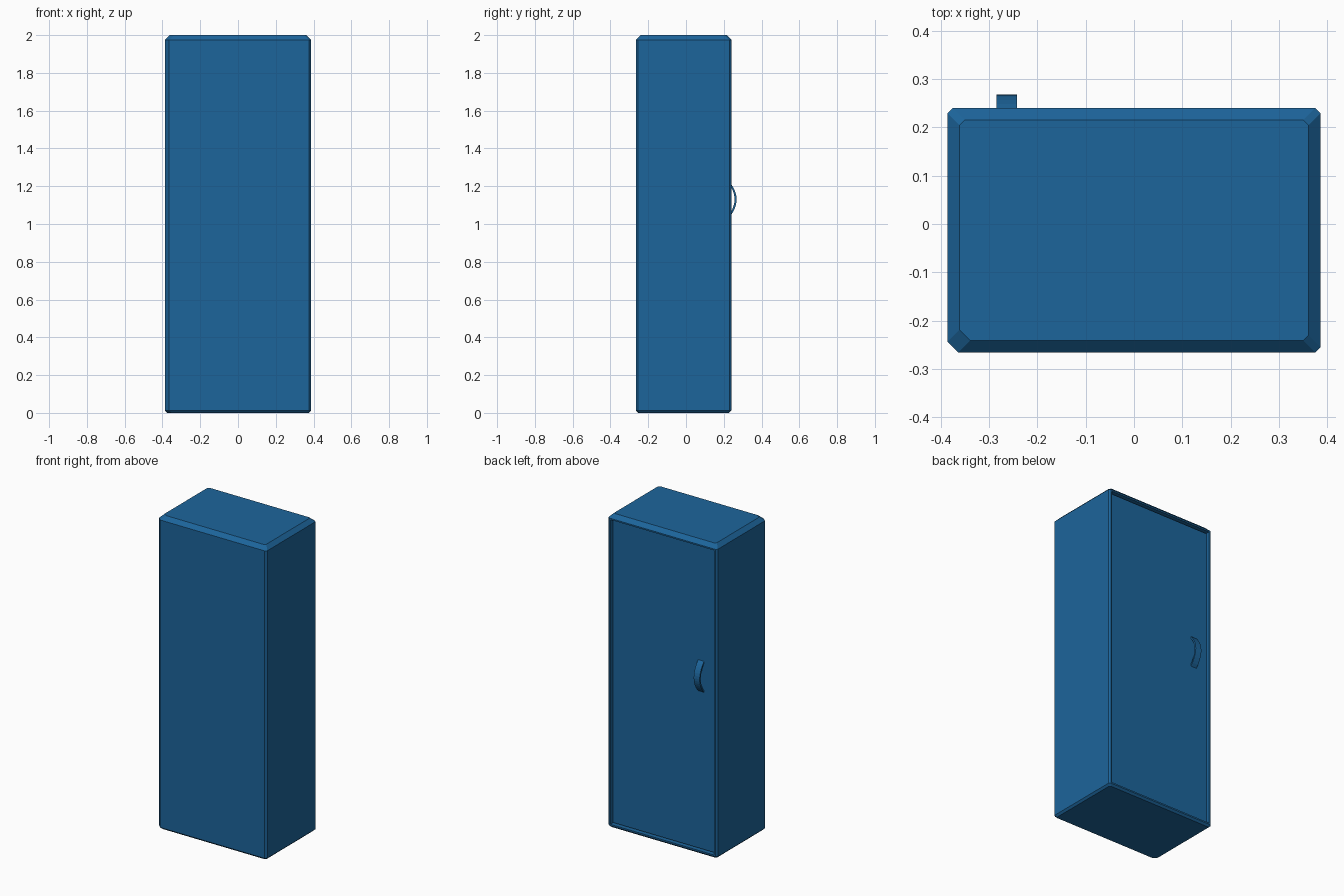
import bpy, bmesh, math

if "Cube" in bpy.data.objects:
    bpy.data.objects.remove(bpy.data.objects["Cube"])

blue = bpy.data.materials.new("blue_paint")
blue.diffuse_color = (0.012, 0.13, 0.33, 1)
blue.use_nodes = True
blue.node_tree.nodes["Principled BSDF"].inputs["Base Color"].default_value = blue.diffuse_color


def finish(name, bm):
    bmesh.ops.recalc_face_normals(bm, faces=bm.faces)
    mesh = bpy.data.meshes.new(name)
    bm.to_mesh(mesh)
    bm.free()
    mesh.materials.append(blue)
    obj = bpy.data.objects.new(name, mesh)
    bpy.context.collection.objects.link(obj)
    return obj


X, Y0, Y1 = 0.386, -0.266, 0.24


def ring(bm, z, inset):
    # Rectangle with cut corners; the front left cut is wider
    x, y0, y1 = X - inset, Y0 + inset, Y1 - inset
    c, w = 0.011, 0.022
    pts = [(-x + w, y0), (x - c, y0), (x, y0 + c), (x, y1 - c),
           (x - c, y1), (-x + c, y1), (-x, y1 - c), (-x, y0 + w)]
    return [bm.verts.new((px, py, z)) for px, py in pts]


# Cabinet body: stacked rings, wide bevel on top and narrow one at the bottom
bm = bmesh.new()
rings = [ring(bm, z, i) for z, i in [(0, 0.012), (0.012, 0), (1.975, 0), (2, 0.025)]]
for a, b in zip(rings, rings[1:]):
    for i in range(8):
        j = (i + 1) % 8
        bm.faces.new((a[i], a[j], b[j], b[i]))
bm.faces.new(rings[0])
bm.faces.new(rings[-1])
bmesh.ops.recalc_face_normals(bm, faces=bm.faces)

# Door opening sunk into the rear face
panel = max(bm.faces, key=lambda f: f.calc_center_median().y)
bmesh.ops.inset_region(bm, faces=[panel], thickness=0.013)
bmesh.ops.inset_region(bm, faces=[panel], thickness=0.0001, depth=-0.035)
finish("cabinet_body", bm)

# Door slab
bm = bmesh.new()
bmesh.ops.create_cube(bm, size=1)
for v in bm.verts:
    v.co.x *= 0.718
    v.co.y = 0.2135 + v.co.y * 0.019
    v.co.z = 0.9935 + v.co.z * 1.931
finish("door", bm)

# Handle: a bowed strap
bm = bmesh.new()
n = 12
sections = []
for i in range(n + 1):
    t = -1 + 2 * i / n
    bow = math.cos(t * math.pi / 2) ** 0.8 if abs(t) < 1 else 0
    outer = (0.222 + 0.046 * bow, 1.13 + 0.1 * t)
    inner = (0.220 + 0.037 * bow, 1.13 + 0.09 * t)
    sections.append([bm.verts.new((x, y, z)) for x, (y, z) in
                     [(-0.284, outer), (-0.242, outer), (-0.242, inner), (-0.284, inner)]])
for a, b in zip(sections, sections[1:]):
    for i in range(4):
        j = (i + 1) % 4
        bm.faces.new((a[i], a[j], b[j], b[i]))
bm.faces.new(sections[0])
bm.faces.new(sections[-1])
finish("door_handle", bm)
